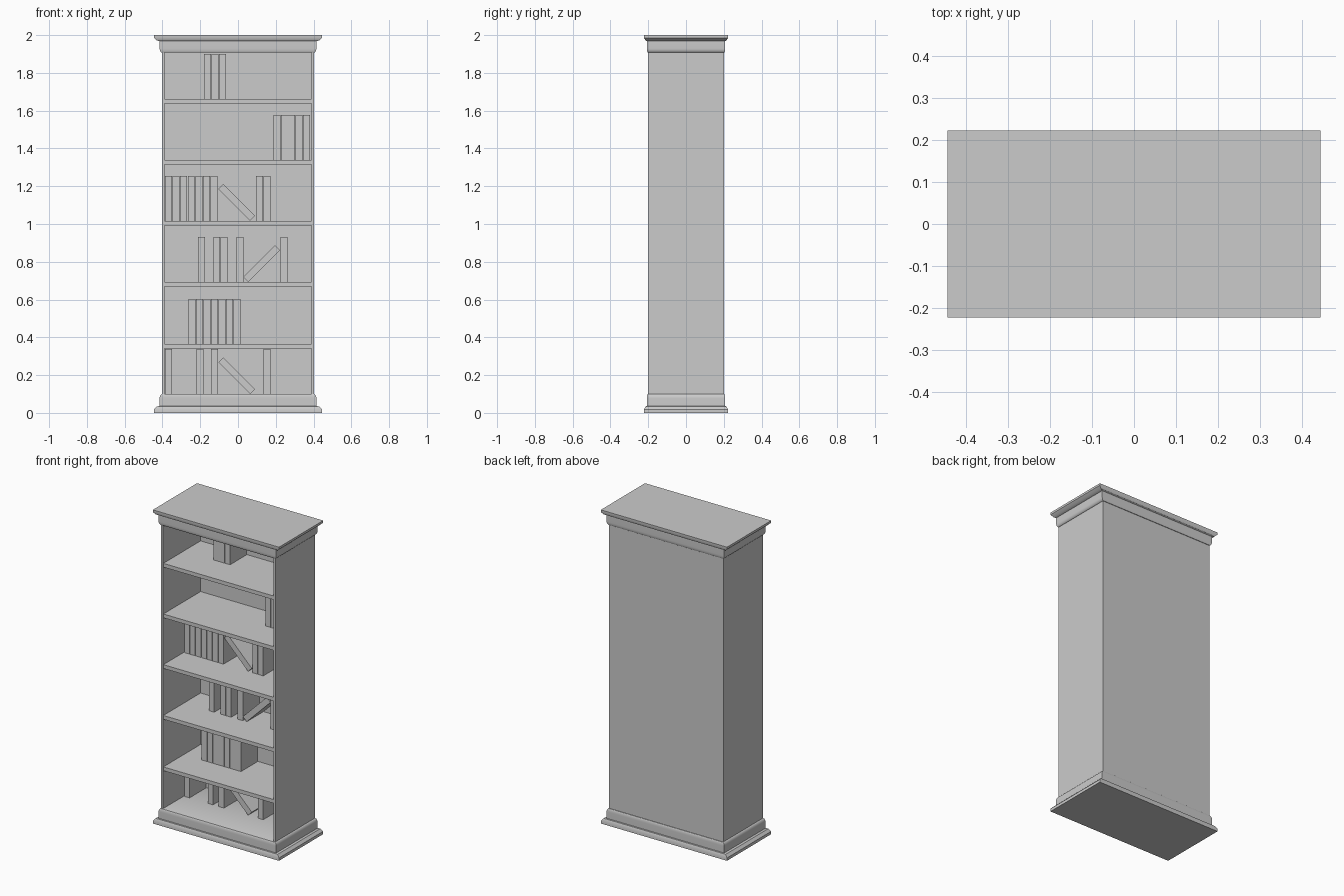
import bpy, bmesh, math

if "Cube" in bpy.data.objects:
    bpy.data.objects.remove(bpy.data.objects["Cube"])


def box(name, x0, x1, y0, y1, z0, z1, tilt=0):
    bpy.ops.mesh.primitive_cube_add(
        size=1, location=((x0 + x1) / 2, (y0 + y1) / 2, (z0 + z1) / 2), rotation=(0, tilt, 0))
    ob = bpy.context.object
    ob.name = name
    ob.scale = (x1 - x0, y1 - y0, z1 - z0)
    bpy.ops.object.transform_apply(location=False, rotation=False, scale=True)
    return ob


def moulding(name, profile):
    """Solid rectangular block whose outline follows (half width, z); depth is half the width."""
    bm = bmesh.new()
    rings = [[bm.verts.new((sx * w, sy * w / 2, z))
              for sx, sy in ((-1, -1), (1, -1), (1, 1), (-1, 1))] for w, z in profile]
    bm.faces.new(rings[0])
    bm.faces.new(rings[-1])
    for a, b in zip(rings, rings[1:]):
        for i in range(4):
            j = (i + 1) % 4
            bm.faces.new((a[i], a[j], b[j], b[i]))
    bmesh.ops.recalc_face_normals(bm, faces=bm.faces)
    me = bpy.data.meshes.new(name)
    bm.to_mesh(me)
    bm.free()
    ob = bpy.data.objects.new(name, me)
    bpy.context.collection.objects.link(ob)
    bpy.ops.object.select_all(action='DESELECT')
    ob.select_set(True)
    bpy.context.view_layer.objects.active = ob
    bpy.ops.object.shade_smooth_by_angle(angle=math.radians(30))


# Plinth and cornice, each with a rounded shoulder towards the body
shoulder = [(0.401 + 0.014 * math.cos(t), 0.023 * math.sin(t))
            for t in (math.radians(15 * k) for k in range(7))]
moulding("plinth", [(0.445, 0), (0.445, 0.018), (0.430, 0.034), (0.415, 0.036)]
         + [(w, 0.077 + h) for w, h in shoulder])
moulding("cornice", [(w, 1.930 - h) for w, h in reversed(shoulder)]
         + [(0.415, 1.968), (0.430, 1.972), (0.445, 1.986), (0.445, 2.0)])

# Carcass
BACK = 0.18
box("left_side", -0.403, -0.39, -0.2, 0.2, 0.1, 1.907)
box("right_side", 0.39, 0.403, -0.2, 0.2, 0.1, 1.907)
box("back_panel", -0.39, 0.39, BACK, 0.2, 0.1, 1.907)

# Shelf tops, bottom to top; the first one is the plinth itself
levels = [0.1, 0.365, 0.693, 1.017, 1.34, 1.663]
for n, z in enumerate(levels[1:], 1):
    box(f"shelf_{n}", -0.39, 0.39, -0.195, BACK, z - 0.024, z)

# Books: left edges of upright ones, and (centre, direction) of a leaning one
BW, BH, BY = 0.037, 0.238, 0.01
rows = [
    ([-0.386, -0.22, -0.143, 0.134], (-0.007, -1)),
    ([-0.263 + 0.04 * i for i in range(7)], None),
    ([-0.212, -0.131, -0.092, -0.009, 0.224], (0.125, 1)),
    ([-0.386 + 0.04 * i for i in range(7)] + [0.095, 0.134], (-0.007, -1)),
    ([0.187 + 0.0395 * i for i in range(5)], None),
    ([-0.179 + 0.0395 * i for i in range(3)], None),
]
for n, (z, (lefts, lean)) in enumerate(zip(levels, rows)):
    for i, x in enumerate(lefts):
        box(f"book_{n}_{i}", x, x + BW, BY, BACK - 0.005, z, z + BH)
    if lean:
        cx, side = lean
        cz = z + (BW + BH) / 2 * math.sin(math.pi / 4)
        box(f"leaning_book_{n}", cx - BW / 2, cx + BW / 2, BY, BACK - 0.005,
            cz - BH / 2, cz + BH / 2, tilt=side * math.pi / 4)
